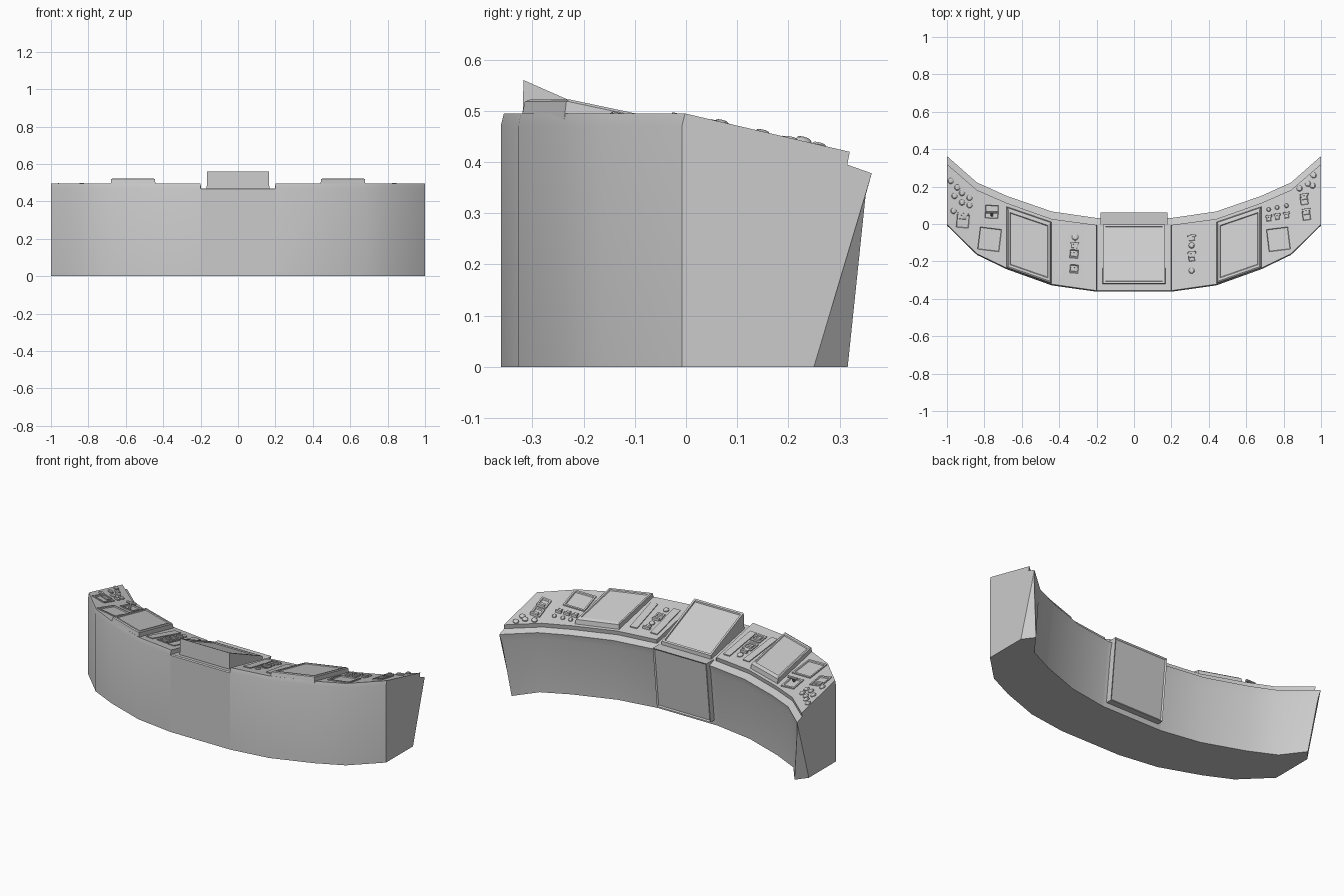
import bpy, bmesh, math
from mathutils import Vector

if "Cube" in bpy.data.objects:
    bpy.data.objects.remove(bpy.data.objects["Cube"])

# stations: x, front y, desk inner edge y, lip nose y, bottom offset of knee wall (dx, dy)
ST = [(0.2, -0.362, -0.005, 0.032, 0, -0.05),
      (0.44, -0.328, 0.027, 0.067, 0.005, -0.045),
      (0.68, -0.242, 0.112, 0.15, 0.012, -0.04),
      (0.84, -0.165, 0.182, 0.222, 0.012, -0.035),
      (1.0, -0.008, 0.32, 0.363, -0.05, -0.047)]


def finish(name, bm, angle=30):
    bmesh.ops.remove_doubles(bm, verts=bm.verts, dist=1e-5)
    bmesh.ops.recalc_face_normals(bm, faces=bm.faces)
    me = bpy.data.meshes.new(name)
    bm.to_mesh(me)
    bm.free()
    ob = bpy.data.objects.new(name, me)
    bpy.context.collection.objects.link(ob)
    bpy.ops.object.select_all(action='DESELECT')
    ob.select_set(True)
    bpy.context.view_layer.objects.active = ob
    bpy.ops.object.shade_smooth_by_angle(angle=math.radians(angle))
    return ob


def loft(bm, rings):
    for a, b in zip(rings, rings[1:]):
        n = len(a)
        for i in range(n):
            bm.faces.new((a[i], a[(i + 1) % n], b[(i + 1) % n], b[i]))


def surf(x, y):
    """Height of the sloping desk top."""
    x = min(max(abs(x), 0.2), 0.9999)
    for a, b in zip(ST, ST[1:]):
        if a[0] <= x <= b[0]:
            k = (x - a[0]) / (b[0] - a[0])
            f, g = a[1] + k * (b[1] - a[1]), a[2] + k * (b[2] - a[2])
            return 0.495 - 0.075 * (y - f) / (g - f)


def pad(name, poly, rings, zf=surf):
    """Stack of inset copies of a polygon, each (inset, height) above the desk."""
    bm = bmesh.new()
    c = sum((Vector(p) for p in poly), Vector((0, 0))) / len(poly)
    r = min((Vector(p) - c).length for p in poly)
    out = []
    for ins, h in rings:
        pts = [c + (Vector(p) - c) * (1 - ins / r) for p in poly]
        out.append([bm.verts.new((p.x, p.y, zf(p.x, p.y) + h)) for p in pts])
    loft(bm, out)
    bm.faces.new(out[0])
    bm.faces.new(out[-1])
    return finish(name, bm)


def rect(x, y, w, d, deg=0):
    a = math.radians(deg)
    return [(x + u * w / 2 * math.cos(a) - v * d / 2 * math.sin(a),
             y + u * w / 2 * math.sin(a) + v * d / 2 * math.cos(a))
            for u, v in ((-1, -1), (1, -1), (1, 1), (-1, 1))]


def disc(x, y, r, n=10):
    return [(x + r * math.cos(i * math.tau / n), y + r * math.sin(i * math.tau / n)) for i in range(n)]


def knob(name, x, y, r=0.016, h=0.012):
    pad(name, disc(x, y, r), [(0, -0.005), (0, h * 0.5), (r * 0.3, h * 0.9), (r * 0.7, h)])


def framed(name, x, y, w, d, deg=0):
    pad(name, rect(x, y, w, d, deg), [(0, -0.005), (0, 0.007), (0.014, 0.007), (0.018, 0.001)])


def toggle(name, x, y, deg=0, w=0.045):
    pad(name + "_base", rect(x, y, w * 0.7, 0.03, deg), [(0, -0.005), (0, 0.006), (0.004, 0.008)])
    pad(name + "_bar", rect(x, y + 0.012, w, 0.012, deg), [(0, -0.002), (0, 0.012), (0.002, 0.014)])


def rod(name, p, q, r):
    p, q = Vector(p), Vector(q)
    bm = bmesh.new()
    bmesh.ops.create_cone(bm, cap_ends=True, segments=10, radius1=r, radius2=r, depth=(q - p).length)
    m = (q - p).to_track_quat('Z', 'Y').to_matrix().to_4x4()
    m.translation = (p + q) / 2
    bm.transform(m)
    finish(name, bm)


# console body: cross-sections lofted from end to end, centre bay lowered
def section(x, s, drop):
    s_ = ST[[t[0] for t in ST].index(x)]
    _, f, g, b, dx, dy = s_
    X = x - 0.002 if drop else x
    pts = [(X, f, 0), (X, f, 0.47 - drop * 0.2), (X, f + 0.006, 0.495 - drop), (X, g, 0.42 - drop * 0.9),
           (X, g - 0.005, 0.395), (X, b, 0.378),
           (X + dx * 0.15, b - 0.012, 0.335), (X + dx, b + dy, 0)]
    return [(s * p[0], p[1], p[2]) for p in pts]


bm = bmesh.new()
rows = [section(t[0], -1, 0) for t in reversed(ST)] + [section(0.2, -1, 0.025), section(0.2, 1, 0.025)] \
    + [section(t[0], 1, 0) for t in ST]
rows = [[bm.verts.new(p) for p in r] for r in rows]
loft(bm, rows)
for r, s in ((rows[0], -1), (rows[-1], 1)):
    e = bm.verts.new((s, 0.25, 0))
    bm.faces.new(r[:6] + [e])
    bm.faces.new((r[5], r[6], r[7], e))
    bm.faces.new((r[0], e, r[7]))
finish("console_body", bm)

# centre screen wedge
tilt = lambda x, y: 0.56 - 0.44 * (y + 0.317)
pad("centre_screen", rect(0, -0.16, 0.33, 0.315),
    [(-0.004, -0.11), (0, 0), (0.016, 0), (0.018, -0.008)], tilt)

# knee panel under the centre screen
bm = bmesh.new()
prof = [(0.062, 0.40), (-0.01, 0.40), (-0.06, 0.03), (0.022, 0.03)]
ends = [[bm.verts.new((x, y, z)) for y, z in prof] for x in (-0.18, 0.18)]
loft(bm, ends)
for e in ends:
    bm.faces.new(e)
bmesh.ops.recalc_face_normals(bm, faces=bm.faces)
back = [f for f in bm.faces if f.normal.y > 0.9]
bmesh.ops.inset_region(bm, faces=back, thickness=0.012, depth=-0.006)
finish("knee_panel", bm)

# mirrored parts: side screens, label strips, square display
for s, n in ((-1, "left"), (1, "right")):
    quad = [(s * 0.44, -0.322), (s * 0.682, -0.238), (s * 0.682, 0.095), (s * 0.44, 0.012)]
    pad(n + "_screen", quad, [(0, -0.01), (0.006, 0.026), (0.014, 0.031), (0.028, 0.031), (0.032, 0.026)])
    pad(n + "_outer_strip", rect(s * 0.39, -0.155, 0.045, 0.24, s * 6), [(0, -0.005), (0, 0.006)])
    pad(n + "_inner_strip", rect(s * 0.25, -0.16, 0.045, 0.24, s * 3), [(0, -0.005), (0, 0.006)])
    framed(n + "_display", s * 0.772, -0.082, 0.135, 0.14, s * 7)

# left control clusters
framed("left_switch_plate", -0.915, 0.015, 0.085, 0.09, -5)
toggle("left_switch", -0.915, 0.04, -5, 0.06)
framed("left_lever_plate", -0.76, 0.065, 0.09, 0.09, -3)
z = surf(-0.76, 0.05)
rod("lever_stem", (-0.76, 0.045, z), (-0.76, 0.063, z + 0.032), 0.007)
rod("lever_handle", (-0.79, 0.063, z + 0.03), (-0.73, 0.063, z + 0.03), 0.008)
for i, (x, y) in enumerate([(-0.98, 0.23), (-0.945, 0.195), (-0.92, 0.165), (-0.88, 0.14),
                            (-0.96, 0.15), (-0.92, 0.115), (-0.88, 0.10), (-0.965, 0.07)]):
    knob(f"left_button_{i}", x, y)
for i, y in enumerate((-0.16, -0.24)):
    framed(f"left_key_plate_{i}", -0.32, y, 0.065, 0.065, -5)
    toggle(f"left_key_{i}", -0.32, y, -5)
knob("left_dial", -0.315, -0.07, 0.018)
toggle("left_rocker", -0.318, -0.115, -5)

# right control clusters
framed("right_plate_upper", 0.91, 0.125, 0.06, 0.065, 8)
framed("right_plate_lower", 0.922, 0.045, 0.06, 0.07, 8)
toggle("right_switch_upper", 0.91, 0.145, 8)
toggle("right_switch_lower", 0.922, 0.065, 8)
for i, (x, y) in enumerate([(0.96, 0.26), (0.93, 0.215), (0.885, 0.19), (0.955, 0.205)]):
    knob(f"right_button_{i}", x, y)
for i, x in enumerate((0.72, 0.765, 0.815)):
    toggle(f"right_toggle_{i}", x, 0.03 + i * 0.008, 7, 0.035)
    knob(f"right_lamp_{i}", x, 0.078 + i * 0.01, 0.012)
for i, y in enumerate((-0.075, -0.165)):
    toggle(f"right_key_{i}", 0.308, y, 5)
for i, y in enumerate((-0.115, -0.25)):
    knob(f"right_dial_{i}", 0.308, y, 0.016)
framed("right_key_plate", 0.308, -0.18, 0.05, 0.06, 5)
